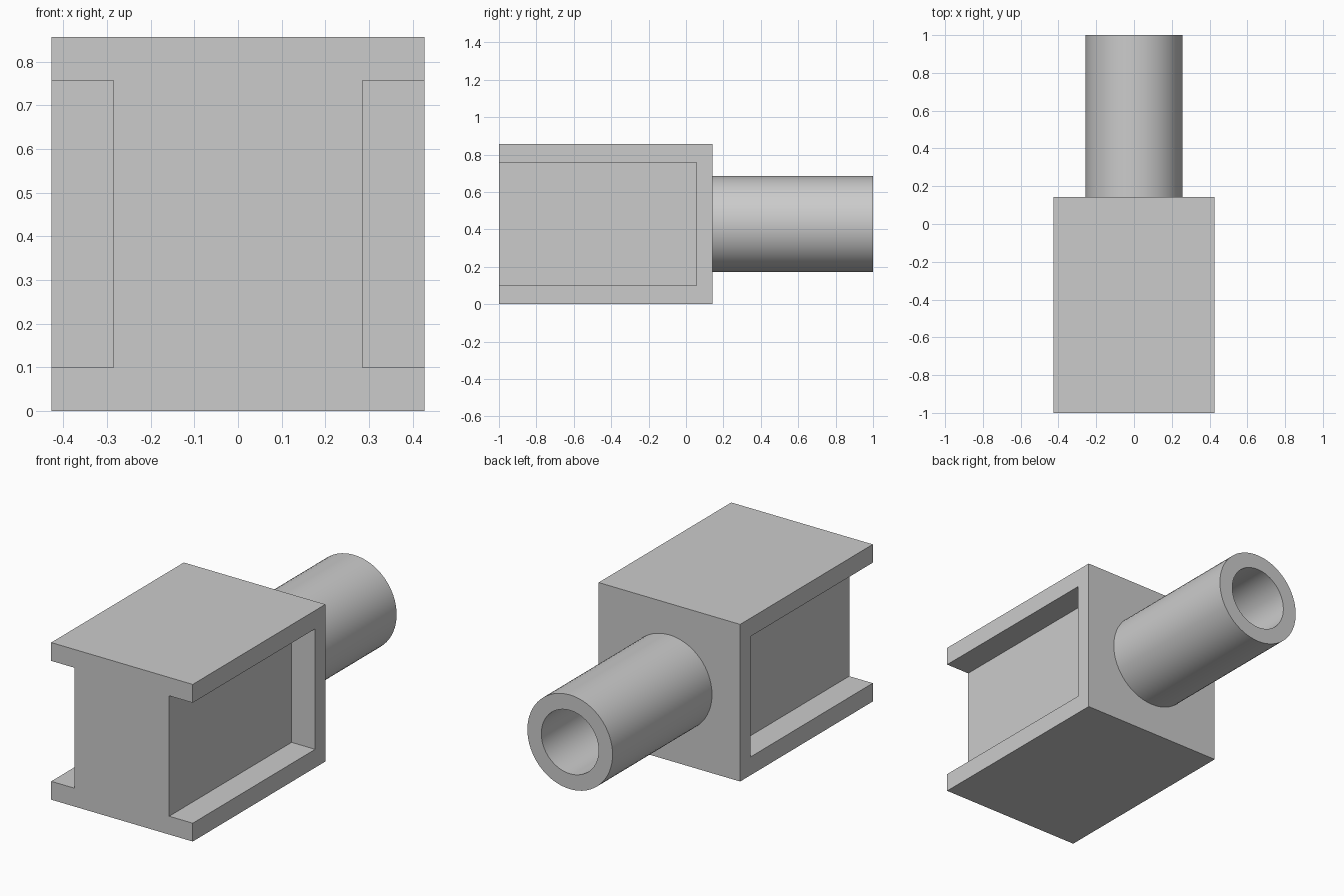
import bpy, bmesh, math

if "Cube" in bpy.data.objects:
    bpy.data.objects.remove(bpy.data.objects["Cube"])

W, H = 0.427, 0.857          # half width and height of the block
BACK = 0.143                 # rear face of the block
SEGMENTS = 64

grey = bpy.data.materials.new("light grey")
grey.diffuse_color = (0.6, 0.6, 0.6, 1)
grey.use_nodes = True
grey.node_tree.nodes["Principled BSDF"].inputs["Base Color"].default_value = grey.diffuse_color


def box(name, lo, hi):
    bm = bmesh.new()
    bmesh.ops.create_cube(bm, size=1)
    for v in bm.verts:
        v.co = [lo[i] if v.co[i] < 0 else hi[i] for i in range(3)]
    return finish(name, bm)


def finish(name, bm):
    mesh = bpy.data.meshes.new(name)
    bm.to_mesh(mesh)
    bm.free()
    mesh.materials.append(grey)
    obj = bpy.data.objects.new(name, mesh)
    bpy.context.collection.objects.link(obj)
    return obj


# Block with a pocket in each side, open towards the front
block = box("block", (-W, -1, 0), (W, BACK, H))
for side in (-1, 1):
    x0, x1 = sorted((side * 0.285, side * 0.6))
    cutter = box("pocket_cutter", (x0, -1.2, 0.1), (x1, 0.055, 0.757))
    mod = block.modifiers.new("pocket", 'BOOLEAN')
    mod.operation, mod.solver, mod.object = 'DIFFERENCE', 'EXACT', cutter
    bpy.context.view_layer.objects.active = block
    bpy.ops.object.modifier_apply(modifier=mod.name)
    bpy.data.objects.remove(cutter)

# Hollow tube: outer wall, rim and bore, ending on the block's rear face
profile = [(0.257, BACK), (0.257, 1), (0.173, 1), (0.173, BACK)]
bm = bmesh.new()
rings = []
for r, y in profile:
    angles = [2 * math.pi * i / SEGMENTS for i in range(SEGMENTS)]
    rings.append([bm.verts.new((r * math.cos(a), y, H / 2 + r * math.sin(a)))
                  for a in angles])
for a, b in zip(rings, rings[1:]):
    for i in range(SEGMENTS):
        j = (i + 1) % SEGMENTS
        bm.faces.new((a[i], b[i], b[j], a[j]))
tube = finish("tube", bm)

bpy.ops.object.select_all(action='DESELECT')
tube.select_set(True)
bpy.context.view_layer.objects.active = tube
bpy.ops.object.shade_smooth_by_angle(angle=math.radians(30))
